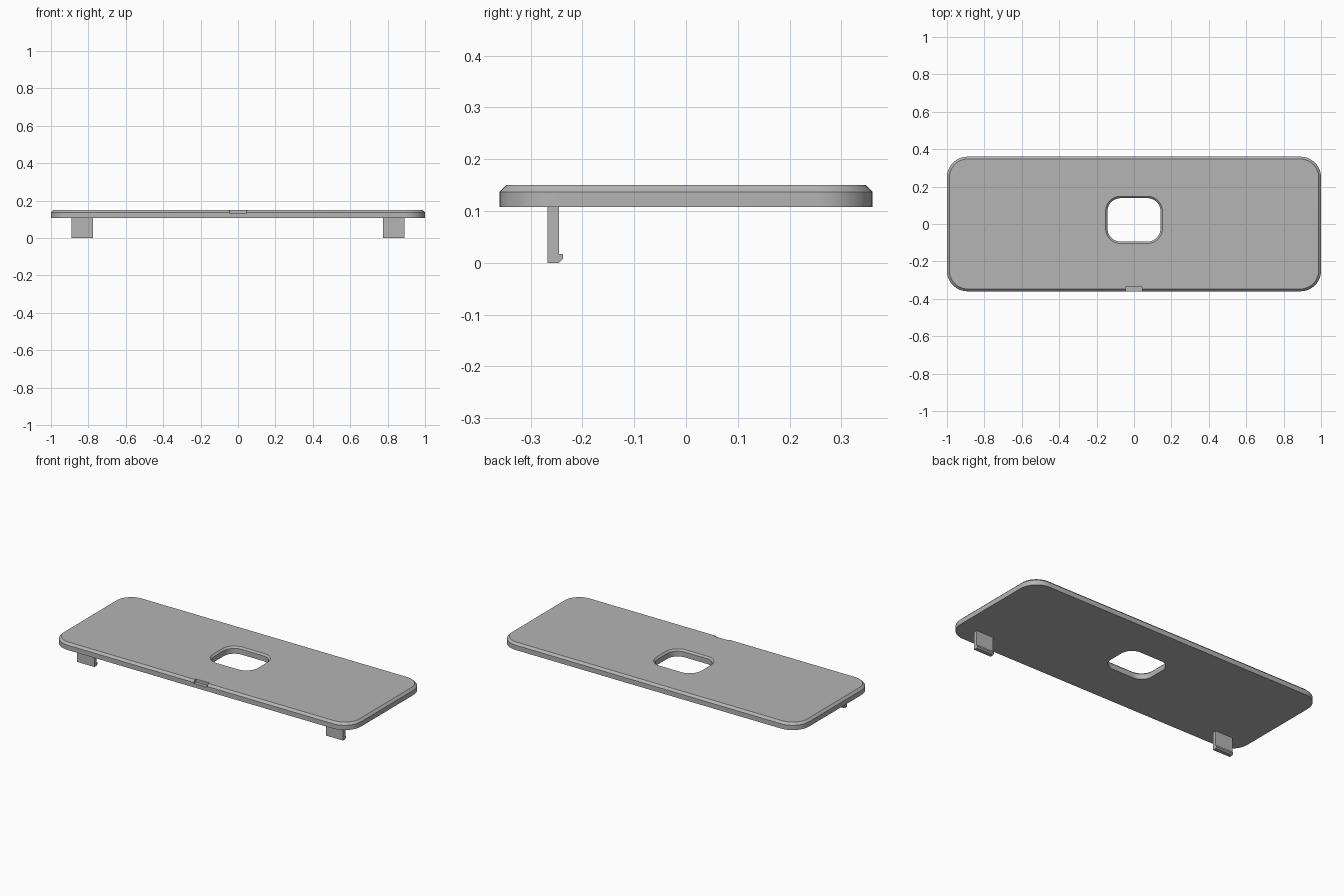
import bpy, bmesh
from math import cos, sin, pi, radians

cube = bpy.data.objects.get("Cube")
if cube:
    bpy.data.objects.remove(cube, do_unlink=True)

grey = bpy.data.materials.new("light grey plastic")
grey.use_nodes = True
colour = (0.46, 0.46, 0.46, 1)
grey.diffuse_color = colour
grey.node_tree.nodes["Principled BSDF"].inputs["Base Color"].default_value = colour


def rounded_rect(hx, hy, r, cy, z, steps=12):
    """Counter-clockwise outline of a rectangle with round corners."""
    pts = []
    for q, (sx, sy) in enumerate([(1, 1), (-1, 1), (-1, -1), (1, -1)]):
        for i in range(steps + 1):
            a = (q + i / steps) * pi / 2
            pts.append((sx * (hx - r) + r * cos(a), cy + sy * (hy - r) + r * sin(a), z))
    return pts


def loft(name, loops):
    """Closed solid through a stack of matching outlines."""
    bm = bmesh.new()
    rings = [[bm.verts.new(p) for p in loop] for loop in loops]
    for low, high in zip(rings, rings[1:]):
        for i in range(len(low)):
            j = (i + 1) % len(low)
            bm.faces.new((low[i], low[j], high[j], high[i]))
    bm.faces.new(rings[0][::-1])
    bm.faces.new(rings[-1])
    bmesh.ops.recalc_face_normals(bm, faces=bm.faces)
    mesh = bpy.data.meshes.new(name)
    bm.to_mesh(mesh)
    bm.free()
    mesh.materials.append(grey)
    obj = bpy.data.objects.new(name, mesh)
    bpy.context.collection.objects.link(obj)
    return obj


def activate(obj):
    bpy.ops.object.select_all(action='DESELECT')
    obj.select_set(True)
    bpy.context.view_layer.objects.active = obj


def cut(obj, cutter):
    mod = obj.modifiers.new("cut", 'BOOLEAN')
    mod.operation = 'DIFFERENCE'
    mod.solver = 'EXACT'
    mod.object = cutter
    activate(obj)
    bpy.ops.object.modifier_apply(modifier=mod.name)
    bpy.data.objects.remove(cutter, do_unlink=True)


# Cover plate with a chamfered top rim
bottom, shoulder, top, bevel = 0.108, 0.137, 0.15, 0.013
plate = loft("cover_plate", [
    rounded_rect(1, 0.36, 0.11, 0, bottom),
    rounded_rect(1, 0.36, 0.11, 0, shoulder),
    rounded_rect(1 - bevel, 0.36 - bevel, 0.11 - bevel, 0, top)])

# Window opening, flared towards the top
flare = 0.02
cut(plate, loft("window_cutter", [
    rounded_rect(0.142, 0.116, 0.07, 0.022, 0.05),
    rounded_rect(0.142, 0.116, 0.07, 0.022, 0.14),
    rounded_rect(0.142 + flare, 0.116 + flare, 0.07 + flare, 0.022, 0.14 + flare)]))

# Small pry notch in the front rim
cut(plate, loft("notch_cutter", [
    [(x, y, z) for x, y in [(-0.045, -0.4), (0.045, -0.4), (0.045, -0.338), (-0.045, -0.338)]]
    for z in (0.131, 0.2)]))
activate(plate)
bpy.ops.object.shade_smooth_by_angle(angle=radians(30))

# Clip legs with a small hook at the foot
clip_profile = [(-0.267, 0), (-0.245, 0), (-0.237, 0.008), (-0.237, 0.017),
                (-0.245, 0.017), (-0.245, bottom), (-0.267, bottom)]
for side, name in [(1, "left_clip"), (-1, "right_clip")]:
    loft(name, [[(side * x, y, z) for y, z in clip_profile] for x in (0.775, 0.89)])
